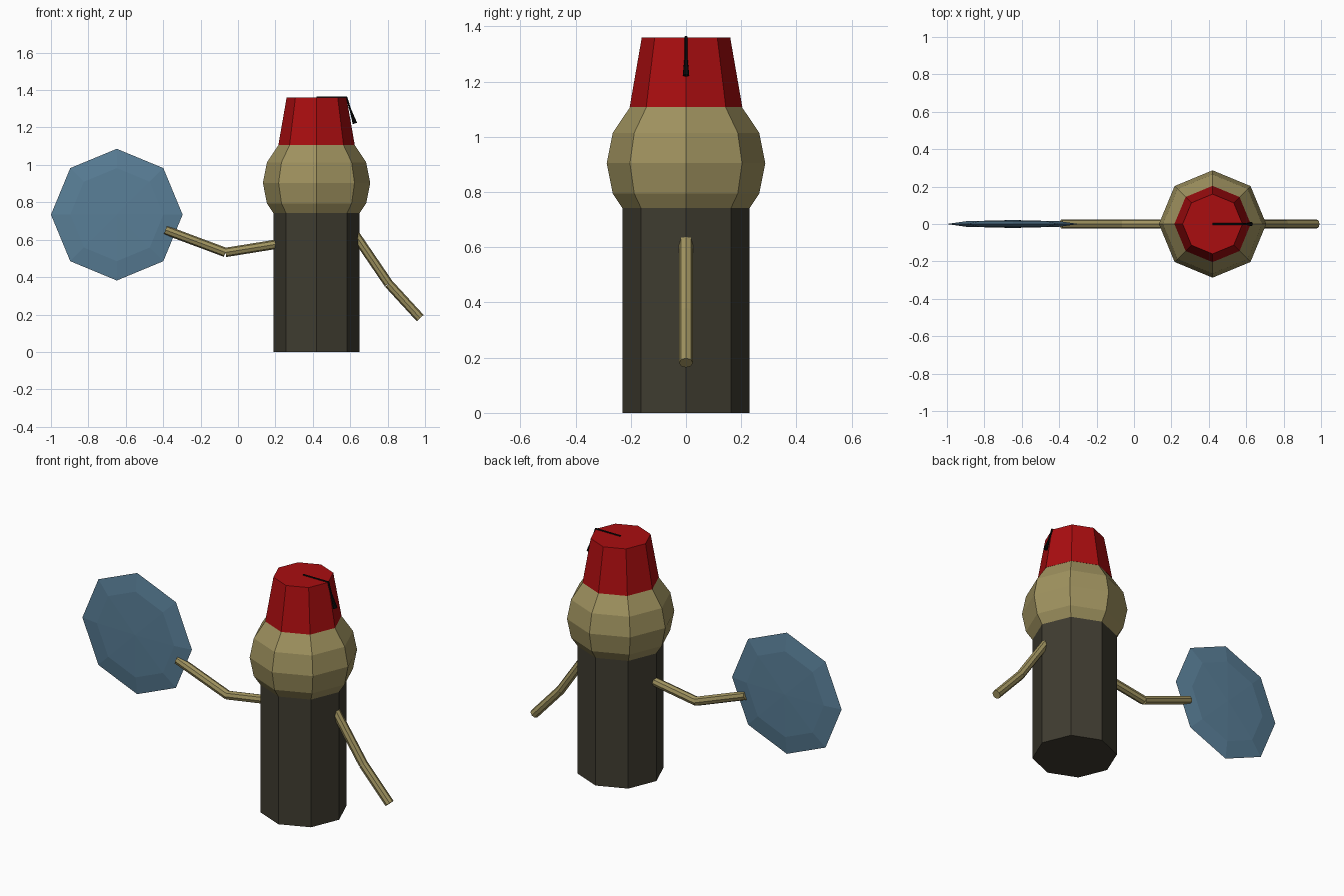
import bpy, math
from mathutils import Vector

if "Cube" in bpy.data.objects:
    bpy.data.objects.remove(bpy.data.objects["Cube"])

CX = 0.42  # centre of the figure


def material(name, color):
    m = bpy.data.materials.new(name)
    m.diffuse_color = color
    m.use_nodes = True
    m.node_tree.nodes["Principled BSDF"].inputs["Base Color"].default_value = m.diffuse_color
    return m


skin = material("skin", (0.35, 0.29, 0.115, 1))
cloth = material("cloth", (0.05, 0.045, 0.03, 1))
red = material("red_felt", (0.40, 0.004, 0.005, 1))
black = material("black_thread", (0.003, 0.003, 0.003, 1))
blue = material("blue_glass", (0.10, 0.21, 0.31, 0.9))


def tube(name, a, b, r1, r2, mat, sides=8):
    """Closed tapered prism from a to b, with corners on the axes."""
    a, b = Vector(a), Vector(b)
    d = b - a
    bpy.ops.mesh.primitive_cone_add(vertices=sides, radius1=r1, radius2=r2,
                                    depth=d.length, location=(a + b) / 2)
    o = bpy.context.object
    o.rotation_euler = (0, math.atan2(d.x, d.z), 0)
    o.name = name
    o.data.materials.append(mat)
    return o


def ball(name, loc, r, rings, mat, scale=(1, 1, 1), rot=(0, 0, 0)):
    bpy.ops.mesh.primitive_uv_sphere_add(segments=8, ring_count=rings, radius=r,
                                         location=loc, rotation=rot)
    o = bpy.context.object
    o.scale = scale
    o.name = name
    o.data.materials.append(mat)
    return o


# Body, head and hat
tube("body", (CX, 0, 0), (CX, 0, 0.77), 0.23, 0.23, cloth)
ball("head", (CX, 0, 0.904), 0.287, 8, skin)
tube("hat", (CX, 0, 1.107), (CX, 0, 1.36), 0.204, 0.16, red)

# Tassel: cord over the hat top, hanging strand, flared end
tube("tassel_cord", (CX, 0, 1.361), (0.582, 0, 1.361), 0.005, 0.005, black)
tube("tassel_strand", (0.58, 0, 1.361), (0.602, 0, 1.29), 0.005, 0.005, black)
tube("tassel_end", (0.602, 0, 1.292), (0.625, 0, 1.222), 0.005, 0.012, black)

# Arms, each an upper and a lower segment bent at the elbow
arms = {
    "left": [(0.58, 0, 0.695), (0.805, 0, 0.365), (0.974, 0, 0.181)],
    "right": [(0.25, 0, 0.583), (-0.067, 0, 0.532), (-0.388, 0, 0.652)],
}
for side, (shoulder, elbow, hand) in arms.items():
    tube(side + "_upper_arm", shoulder, elbow, 0.025, 0.025, skin)
    tube(side + "_forearm", elbow, hand, 0.025, 0.025, skin)

# Thin lens-shaped disc held in one hand
ball("disc", (-0.648, 0, 0.734), 0.352, 4, blue,
     scale=(1, 1, 0.06), rot=(math.pi / 2, 0, 0))
